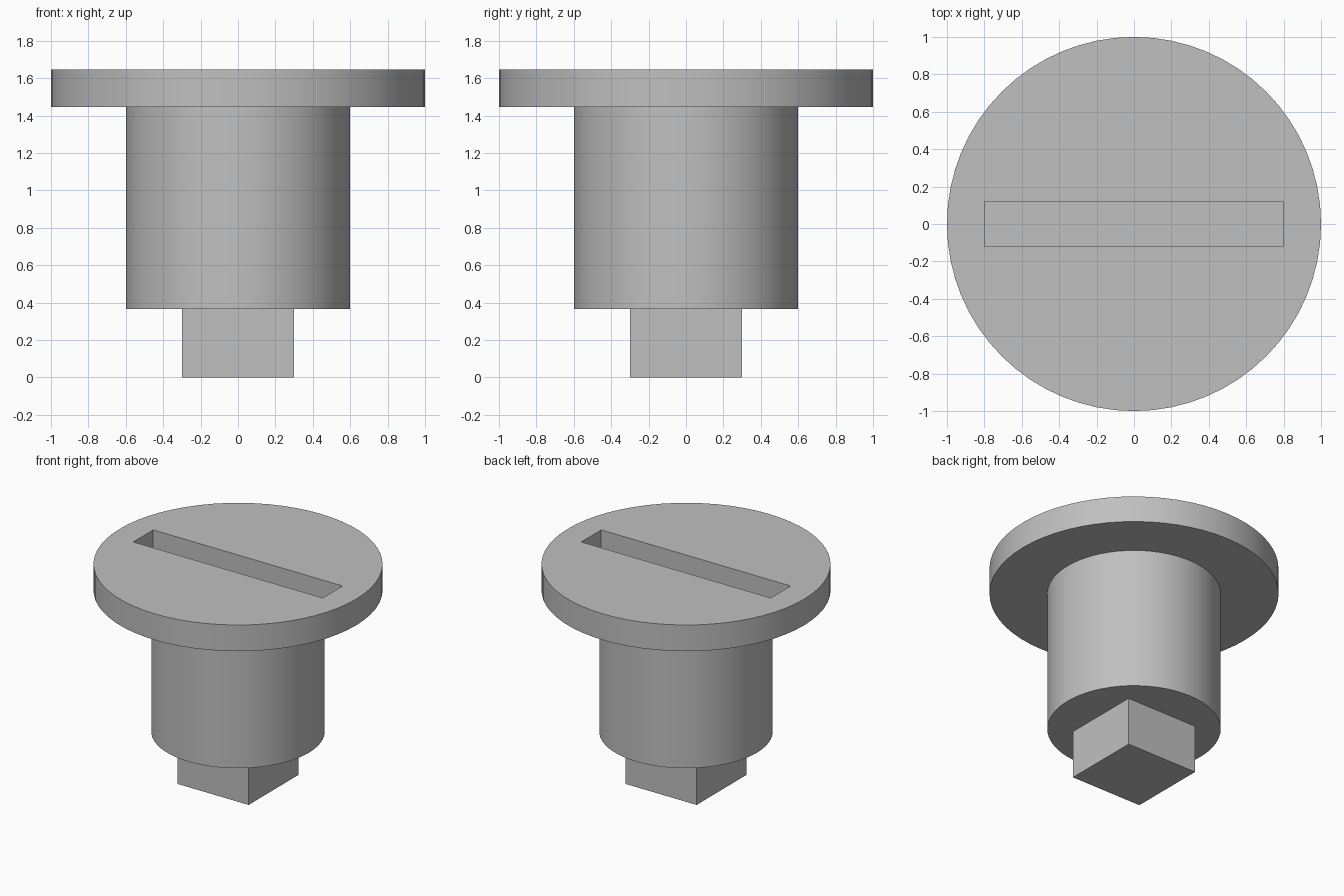
import bpy, math

cube = bpy.data.objects.get("Cube")
if cube:
    bpy.data.objects.remove(cube, do_unlink=True)

GREY = (0.527, 0.527, 0.527, 1.0)
mat = bpy.data.materials.new("plain grey")
mat.use_nodes = True
mat.diffuse_color = GREY
mat.node_tree.nodes["Principled BSDF"].inputs["Base Color"].default_value = GREY

# Heights of the joints between the parts
SHAFT_Z, HEAD_Z, TOP_Z = 0.365, 1.445, 1.645
SLOT_DEPTH = 0.16


def finish(name):
    obj = bpy.context.object
    obj.name = name
    obj.data.materials.append(mat)
    return obj


def disc(name, radius, bottom, top):
    bpy.ops.mesh.primitive_cylinder_add(
        vertices=64, radius=radius, depth=top - bottom,
        location=(0, 0, (bottom + top) / 2))
    obj = finish(name)
    bpy.ops.object.shade_smooth_by_angle(angle=math.radians(30))
    return obj


def box(name, width, depth, bottom, top):
    bpy.ops.mesh.primitive_cube_add(size=1, location=(0, 0, (bottom + top) / 2))
    obj = finish(name)
    obj.scale = (width, depth, top - bottom)
    bpy.ops.object.transform_apply(location=False, rotation=False, scale=True)
    return obj


# Square drive peg, round shaft and wide head
box("square_peg", 0.6, 0.6, 0, SHAFT_Z)
disc("shaft", 0.6, SHAFT_Z, HEAD_Z)
head = disc("head", 1.0, HEAD_Z, TOP_Z)

# Straight slot sunk into the head
cutter = box("slot_cutter", 1.6, 0.24, TOP_Z - SLOT_DEPTH, TOP_Z + 0.1)
cut = head.modifiers.new("slot", 'BOOLEAN')
cut.operation = 'DIFFERENCE'
cut.solver = 'EXACT'
cut.object = cutter
bpy.context.view_layer.objects.active = head
bpy.ops.object.modifier_move_to_index(modifier=cut.name, index=0)
bpy.ops.object.modifier_apply(modifier=cut.name)
bpy.data.objects.remove(cutter, do_unlink=True)
